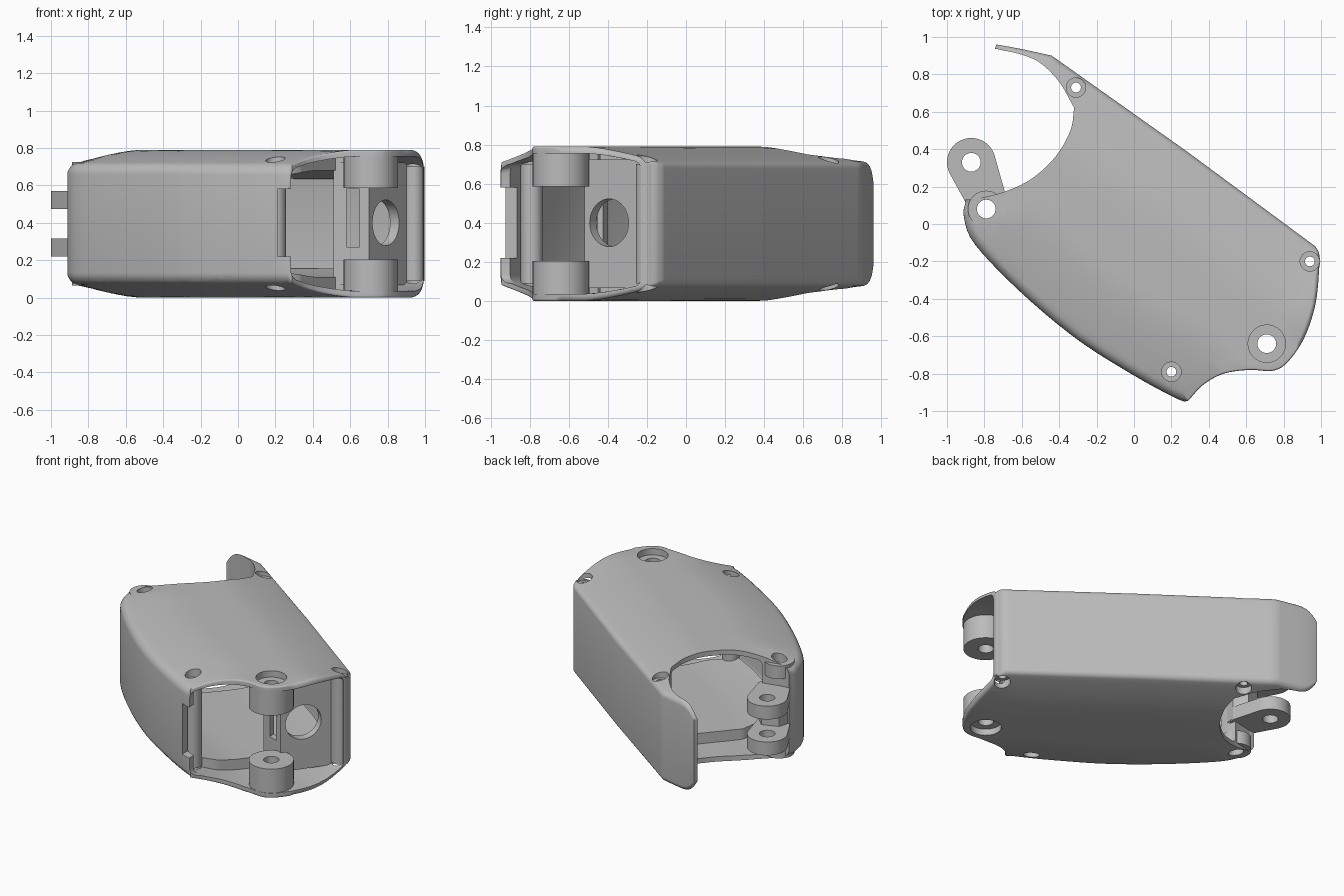
import bpy, bmesh, math
from mathutils import Vector, geometry

if "Cube" in bpy.data.objects:
    bpy.data.objects.remove(bpy.data.objects["Cube"], do_unlink=True)

grey = bpy.data.materials.new("satin_grey")
grey.use_nodes = True
grey.diffuse_color = (0.5, 0.5, 0.5, 1)
grey.node_tree.nodes["Principled BSDF"].inputs["Base Color"].default_value = (0.5, 0.5, 0.5, 1)

MID = 0.395


def spline(pts, n=5):
    """Open smooth curve through the points."""
    p = [Vector(q) for q in pts]
    p = [2 * p[0] - p[1]] + p + [2 * p[-1] - p[-2]]
    out = []
    for a, b, c, d in zip(p, p[1:], p[2:], p[3:]):
        for i in range(n):
            t = i / n
            out.append(0.5 * (2 * b + (c - a) * t + (2 * a - 5 * b + 4 * c - d) * t * t
                              + (3 * b - a - 3 * c + d) * t ** 3))
    return out + [p[-2]]


def inset(pts, dists):
    """Move each point of a counter-clockwise outline inwards."""
    out = []
    for i, (p, d) in enumerate(zip(pts, dists)):
        a = (p - pts[i - 1]).normalized()
        b = (pts[(i + 1) % len(pts)] - p).normalized()
        na, nb = Vector((-a.y, a.x)), Vector((-b.y, b.x))
        out.append(p + (na + nb) * d / max(0.6, 1 + na.dot(nb)))
    return out


def rounded(pts, widths, heights, bottom, steps):
    """Rings of a solid with rounded lower and upper rims."""
    rings = []
    for i in range(steps + 1):
        a = i / steps * math.pi / 2
        flat = inset(pts, [w * (1 - math.sin(a)) for w in widths])
        rings.append([(p.x, p.y, bottom + h * (1 - math.cos(a))) for p, h in zip(flat, heights)])
    return rings + [[(x, y, 2 * MID - z) for x, y, z in r] for r in reversed(rings)]


def circle(c, r, n=40):
    return [Vector((c[0] + r * math.cos(i * math.tau / n), c[1] + r * math.sin(i * math.tau / n)))
            for i in range(n)]


def clamp(t):
    return min(1, max(0, t))


# Outline of the body
left = spline([(-0.9, 0.12), (-0.91, 0.04), (-0.85, -0.11), (-0.6, -0.37), (-0.3, -0.62),
               (0, -0.81), (0.2, -0.92), (0.27, -0.95)])
nose = spline([(0.29, -0.945), (0.37, -0.86), (0.48, -0.8), (0.62, -0.78), (0.74, -0.785),
               (0.82, -0.74), (0.91, -0.61), (0.97, -0.43), (0.99, -0.24), (0.99, -0.16), (0.97, -0.12)])
back = [Vector((0.28, 0.39))] + spline([(-0.44, 0.9), (-0.6, 0.935), (-0.735, 0.96)])
WALLS = list(zip(left, left[1:])) + list(zip([nose[-1]] + back, back))


def wall_distance(p):
    best = 9.0
    for a, b in WALLS:
        t = clamp((p - a).dot(b - a) / (b - a).length_squared)
        best = min(best, (p - a.lerp(b, t)).length)
    return best


def dome(bm):
    """Bulge roof and floor between the two side walls, and round the rear tip."""
    planes = [(Vector((-0.58, -0.81, 0)), -0.72 + 0.06 * i) for i in range(25)]
    planes += [(Vector((0.81, -0.58, 0)), -1.2 + 0.12 * i) for i in range(21)]
    planes += [(Vector((-1, 0, 0)), 0.59 + 0.025 * i) for i in range(6)]
    for no, d in planes:
        bmesh.ops.bisect_plane(bm, geom=bm.verts[:] + bm.edges[:] + bm.faces[:],
                               plane_co=no.normalized() * d, plane_no=no)
    for v in bm.verts:
        drop = 0.085 * clamp(1 - wall_distance(v.co.xy) / 0.4) ** 1.5
        drop += 0.08 * clamp((-v.co.x - 0.59) / 0.145) ** 3 * clamp((v.co.y - 0.8) / 0.1)
        v.co.z = MID + (v.co.z - MID) * (1 - drop / MID)


def loft(name, rings, domed=False):
    """Closed solid through rings of equal length."""
    bm = bmesh.new()
    loops = [[bm.verts.new(p) for p in ring] for ring in rings]
    n = len(loops[0])
    for lo, hi in zip(loops, loops[1:]):
        for i in range(n):
            j = (i + 1) % n
            bm.faces.new((lo[i], lo[j], hi[j], hi[i]))
    bm.faces.new(loops[0][::-1])
    bm.faces.new(loops[-1])
    if domed:
        dome(bm)
    bmesh.ops.recalc_face_normals(bm, faces=bm.faces[:])
    me = bpy.data.meshes.new(name)
    bm.to_mesh(me)
    bm.free()
    me.materials.append(grey)
    ob = bpy.data.objects.new(name, me)
    bpy.context.collection.objects.link(ob)
    return ob


def prism(name, pts, z0, z1, domed=False):
    return loft(name, [[(p[0], p[1], z) for p in pts] for z in (z0, z1)], domed)


def cylinder(name, c, r, z0, z1):
    return prism(name, circle(c, r), z0, z1)


def cut(ob, cutters):
    for c in cutters:
        m = ob.modifiers.new("cut", 'BOOLEAN')
        m.operation, m.solver, m.object = 'DIFFERENCE', 'EXACT', c
    bpy.context.view_layer.update()
    me = bpy.data.meshes.new_from_object(ob.evaluated_get(bpy.context.evaluated_depsgraph_get()))
    ob.modifiers.clear()
    ob.data = me


# Outer body: broad rim on the curved wall, slim ones elsewhere
rim = [1.0] * len(left) + [0.5 if p.x > 0.88 else 0.2 for p in nose] + [0.6] * (len(back) + 1)
shell = loft("body_shell", rounded(left + nose + back + [Vector((-0.95, 0.4))], [0.045 * r for r in rim],
                                   [0.06 * r for r in rim], 0, 5), True)

# Hollow interior, back bite and front wall notch
room = spline([(-0.8, -0.06), (-0.58, -0.31), (-0.3, -0.565), (0, -0.76), (0.2, -0.86), (0.28, -0.9)])
room += [Vector(p) for p in ((0.3, -1.2), (1.3, -1.2), (1.3, -0.26), (0.89, -0.22), (0.84, -0.08), (-0.2, 0.665),
                             (-0.3, 0.64), (-0.6, 0.5), (-0.75, 0.3), (-0.7, 0.1), (-0.7, 0.04))]
cavity = loft("cavity", rounded(room, [0.03] * len(room), [0.04] * len(room), 0.035, 3), True)
bite = prism("bite", spline([(-0.86, 0.13), (-0.7, 0.17), (-0.55, 0.24), (-0.42, 0.36), (-0.34, 0.5), (-0.32, 0.62)])
             + spline([(-0.325, 0.63), (-0.4, 0.76), (-0.5, 0.86), (-0.6, 0.905), (-0.73, 0.935)])
             + [Vector((-1.3, 0.94)), Vector((-1.3, 0.13))], -0.5, 1.5)
notch = prism("notch", [(0.21, -1.1), (0.5, -1.1), (0.5, -0.8), (0.21, -0.84)], 0.22, 0.58)

# Screw and pivot holes
PIVOT, LUG, CORNER = (0.71, -0.64), (-0.87, 0.33), (-0.79, 0.08)
SCREWS = [(-0.31, 0.73), (0.94, -0.2), (0.2, -0.79)]
holes = []


def hole(c, r, wide, depth):
    holes.append(cylinder("hole", c, r, -0.5, 1.5))
    if wide:
        holes.append(cylinder("recess", c, wide, 2 * MID - depth, 1.5))
        holes.append(cylinder("recess", c, wide, -0.5, depth))


hole(PIVOT, 0.05, 0.1, 0.045)
hole(LUG, 0.05, 0, 0)
hole(CORNER, 0.05, 0, 0)
for s in SCREWS:
    hole(s, 0.026, 0.052, 0.1)
cut(shell, [cavity, bite, notch] + holes)
parts = [shell]

# Bosses, hinge ears and thick inner slabs, mirrored about mid height
ear = circle(LUG, 0.13) + [Vector(p) for p in ((-0.69, 0.17), (-0.72, 0.06), (-0.87, 0.06), (-0.9, 0.12))]
ear = [ear[i] for i in geometry.convex_hull_2d(ear)]
slab = [(0.33, -0.7), (0.52, -0.45), (0.66, -0.44), (0.83, -0.13), (0.5, 0.14), (0, 0.49), (-0.08, 0.42),
        (-0.45, 0), (-0.53, -0.28), (-0.3, -0.53), (0, -0.72), (0.15, -0.8)]
for side in ("lower", "upper"):
    def place(z0, z1):
        return (z0, z1) if side == "lower" else (2 * MID - z1, 2 * MID - z0)
    pieces = [cylinder(side + "_pivot_boss", PIVOT, 0.145, *place(0.012, 0.205)),
              cylinder(side + "_corner_boss", CORNER, 0.098, *place(0.066, 0.16)),
              prism(side + "_hinge_ear", ear, *place(0.22, 0.315)),
              prism(side + "_inner_slab", slab, *place(0.025, 0.11), True)]
    for ob in pieces:
        cut(ob, holes)
    parts += pieces

# Block joining the hinge ears to the body
web = prism("hinge_web", [(-0.88, 0.03), (-0.71, 0.03), (-0.69, 0.17), (-0.76, 0.24), (-0.87, 0.2), (-0.89, 0.14)],
            0.23, 0.56)
cut(web, holes)
parts.append(web)

# Screw posts inside the shell
for i, s in enumerate(SCREWS[1:]):
    post = cylinder("screw_post_%d" % (i + 1), s, 0.056, 0.09, 0.7)
    cut(post, holes)
    parts.append(post)

# Bulkhead with a round window and a slot
bulkhead = prism("bulkhead", [(0.7, -0.52), (0.9, -0.24), (0.87, -0.18), (0.67, -0.46), (0.52, -0.4), (0.51, -0.44)],
                 0.067, 0.723)
window = cylinder("window", (0, 0), 0.122, -0.06, 0.06)
window.rotation_mode = 'QUATERNION'
window.rotation_quaternion = Vector((0.81, -0.58, 0)).to_track_quat('Z', 'Y')
window.location = (0.785, -0.39, 0.4)
slot = prism("slot", [(0.58, -0.7), (0.65, -0.7), (0.65, -0.3), (0.58, -0.3)], 0.27, 0.58)
cut(bulkhead, [window, slot])
parts.append(bulkhead)

# Remove the cutters and smooth the curved faces
for ob in [cavity, bite, notch, window, slot] + holes:
    bpy.data.objects.remove(ob, do_unlink=True)
bpy.ops.object.select_all(action='DESELECT')
for ob in parts:
    ob.select_set(True)
bpy.context.view_layer.objects.active = shell
bpy.ops.object.shade_smooth_by_angle(angle=math.radians(30))
